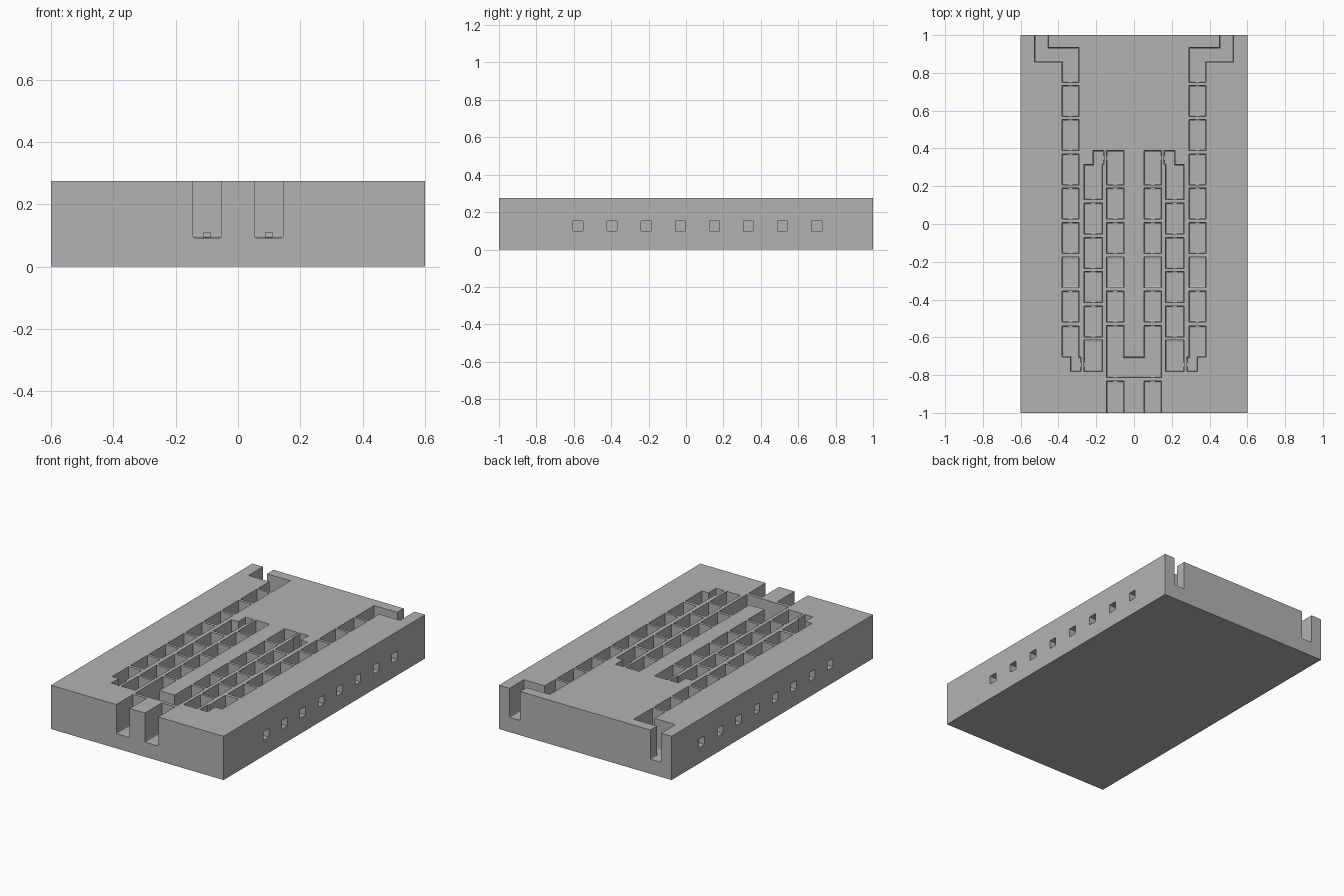
import bpy, bmesh

if "Cube" in bpy.data.objects:
    bpy.data.objects.remove(bpy.data.objects["Cube"])

TOP, FLOOR = 0.275, 0.092
PITCH, CELL = 0.1815, 0.164

mat = bpy.data.materials.new("plain grey")
mat.diffuse_color = (0.45, 0.45, 0.45, 1)
mat.use_nodes = True
mat.node_tree.nodes["Principled BSDF"].inputs["Base Color"].default_value = mat.diffuse_color


def make_object(name, bm):
    bmesh.ops.recalc_face_normals(bm, faces=bm.faces)
    mesh = bpy.data.meshes.new(name)
    bm.to_mesh(mesh)
    bm.free()
    mesh.materials.append(mat)
    ob = bpy.data.objects.new(name, mesh)
    bpy.context.collection.objects.link(ob)
    return ob


def prism(bm, outline, z0, z1, fillet=0.0):
    """Extrude an outline upwards, optionally rounding its bottom rim."""
    face = bm.faces.new([bm.verts.new((x, y, z0)) for x, y in outline])
    rim = list(face.edges)
    new = bmesh.ops.extrude_face_region(bm, geom=[face], use_keep_orig=True)["geom"]
    for v in new:
        if isinstance(v, bmesh.types.BMVert):
            v.co.z = z1
    if fillet:
        bmesh.ops.bevel(bm, geom=rim, offset=fillet, segments=2,
                        profile=0.5, affect='EDGES')


def rect(x0, x1, y0, y1):
    return [(x0, y0), (x1, y0), (x1, y1), (x0, y1)]


def mirrored(outline):
    return [(-x, y) for x, y in reversed(outline)]


# Channel columns (x ranges on the right half)
INNER, MIDDLE, OUTER = (0.053, 0.146), (0.168, 0.264), (0.291, 0.382)

half = []
# Outer column: cells, back corner outlet, stepped front end
half += [rect(*OUTER, y, y + CELL) for y in [-0.519 + PITCH * i for i in range(7)]]
half.append([(0.291, 0.75), (0.382, 0.75), (0.382, 0.857), (0.527, 0.857),
             (0.527, 1.05), (0.453, 1.05), (0.453, 0.935), (0.291, 0.935)])
half.append([(0.281, -0.78), (0.336, -0.78), (0.336, -0.704), (0.382, -0.704),
             (0.382, -0.54), (0.291, -0.54), (0.291, -0.704), (0.281, -0.704)])
# Middle column: cells and stepped back end
half += [rect(*MIDDLE, y, y + CELL) for y in [-0.598 + PITCH * i for i in range(4)]]
half.append(rect(*MIDDLE, -0.78, -0.613))
half.append([(0.168, 0.13), (0.264, 0.13), (0.264, 0.314), (0.218, 0.314),
             (0.218, 0.388), (0.16, 0.388), (0.16, 0.314), (0.168, 0.314)])
# Inner column: cells and front inlet slot
half += [rect(*INNER, y, y + CELL) for y in [-0.519 + PITCH * i for i in range(4)]]
half.append(rect(*INNER, 0.207, 0.388))
half.append(rect(*INNER, -1.05, -0.832))
# U-shaped junction joining both inner columns
a, b = INNER
junction = [(-b, -0.812), (b, -0.812), (b, -0.537), (a, -0.537),
            (a, -0.704), (-a, -0.704), (-a, -0.537), (-b, -0.537)]

bm = bmesh.new()
for o in half + [mirrored(o) for o in half] + [junction]:
    prism(bm, o, FLOOR, TOP + 0.1, 0.008)
pockets = make_object("pocket_cutter", bm)

# Side ports into the outer cells, and small drain holes through dividers
bm = bmesh.new()
for s in (1, -1):
    for i in range(8):
        y = -0.577 + i * 0.1823
        prism(bm, rect(*sorted((s * 0.34, s * 0.7)), y - 0.027, y + 0.027), 0.098, 0.152)
    for (x0, x1), y0, y1 in ((INNER, -0.9, 0.3), (MIDDLE, -0.7, 0.2), (OUTER, -0.62, 0.8)):
        c = s * (x0 + x1) / 2
        prism(bm, rect(c - 0.011, c + 0.011, y0, y1), 0.0935, 0.11)
    for x0, x1, y in ((0.22, 0.31, -0.745), (0.115, 0.19, 0.35)):
        prism(bm, rect(*sorted((s * x0, s * x1)), y - 0.011, y + 0.011), 0.094, 0.111)
ports = make_object("port_cutter", bm)

# Solid block
bm = bmesh.new()
prism(bm, rect(-0.6, 0.6, -1, 1), 0, TOP)
block = make_object("channel_block", bm)

for cutter in (pockets, ports):
    mod = block.modifiers.new(cutter.name, 'BOOLEAN')
    mod.operation = 'DIFFERENCE'
    mod.solver = 'EXACT'
    mod.use_self = cutter is ports
    mod.object = cutter
    cutter.hide_render = True
    cutter.hide_set(True)
